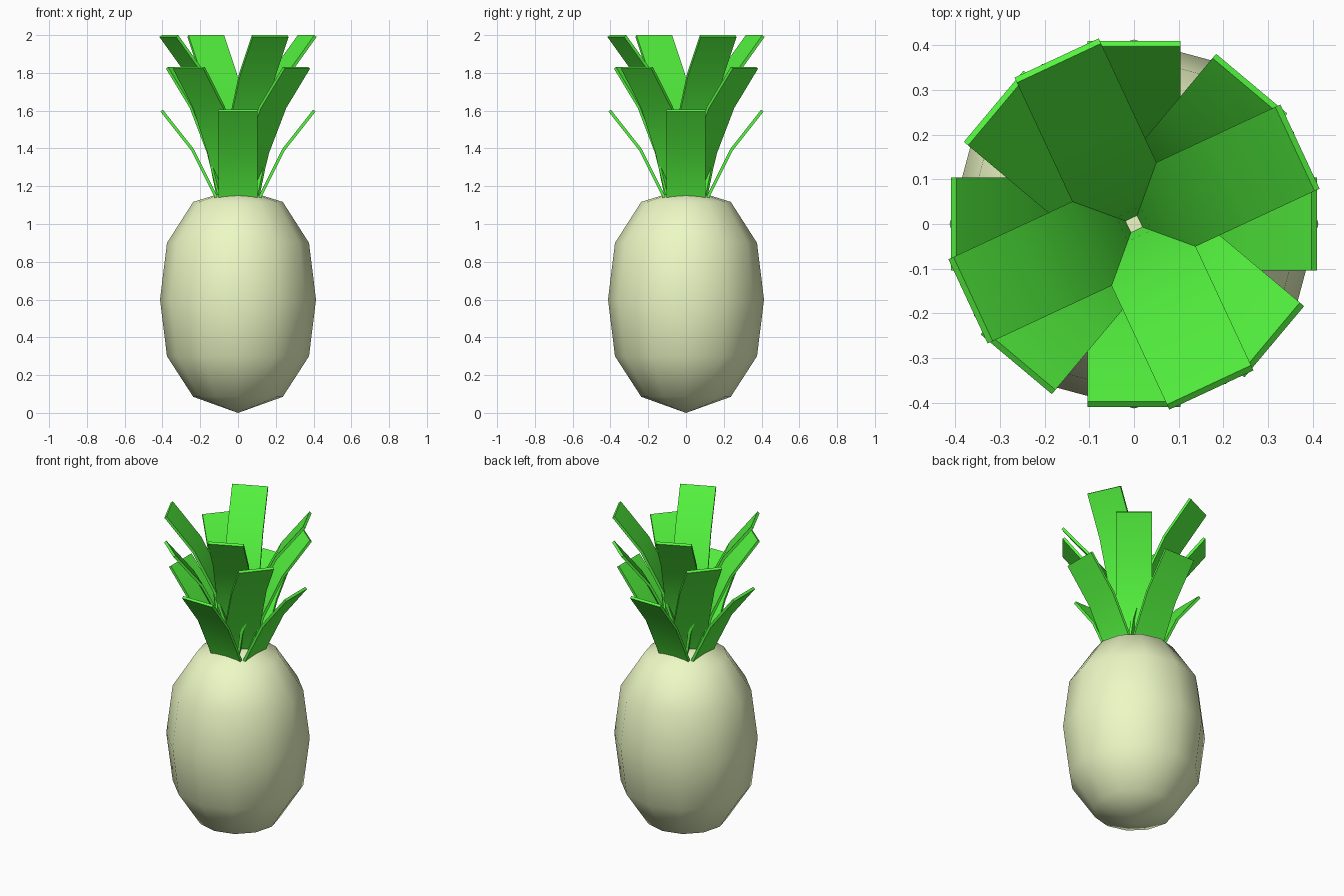
import bpy, bmesh, math
from mathutils import Matrix, Vector

if "Cube" in bpy.data.objects:
    bpy.data.objects.remove(bpy.data.objects["Cube"])


def material(name, rgb):
    m = bpy.data.materials.new(name)
    m.diffuse_color = (*rgb, 1)
    m.use_nodes = True
    m.node_tree.nodes["Principled BSDF"].inputs["Base Color"].default_value = m.diffuse_color
    return m


def make_object(name, bm, mat, angle):
    bmesh.ops.recalc_face_normals(bm, faces=bm.faces)
    mesh = bpy.data.meshes.new(name)
    bm.to_mesh(mesh)
    bm.free()
    mesh.materials.append(mat)
    ob = bpy.data.objects.new(name, mesh)
    bpy.context.collection.objects.link(ob)
    bpy.ops.object.select_all(action='DESELECT')
    ob.select_set(True)
    bpy.context.view_layer.objects.active = ob
    bpy.ops.object.shade_smooth_by_angle(angle=math.radians(angle))
    return ob


skin = material("fruit_skin", (0.85, 0.95, 0.56))
green = material("leaf_green", (0.09, 0.92, 0.05))

# Fruit body: twelve-sided lathe, smooth shaded
profile = [(0, 0.0), (0.237, 0.085), (0.376, 0.30), (0.413, 0.60),
           (0.376, 0.90), (0.237, 1.117), (0, 1.19)]
bm = bmesh.new()
pts = [bm.verts.new((r, 0, z)) for r, z in profile]
edges = [bm.edges.new(p) for p in zip(pts, pts[1:])]
bmesh.ops.spin(bm, geom=pts + edges, cent=(0, 0, 0), axis=(0, 0, 1),
               angle=math.tau, steps=12, use_merge=True)
bmesh.ops.remove_doubles(bm, verts=bm.verts, dist=1e-4)
make_object("fruit_body", bm, skin, 60)

# Leaf: a thin curved strip, as (radius, height) along its middle line
path = [Vector(p) for p in [(0.0, 1.02), (0.037, 1.29), (0.12, 1.547),
                            (0.24, 1.787), (0.404, 1.995)]]
HALF_WIDTH, HALF_THICK = 0.104, 0.008


def add_leaf(bm, angle, drop):
    rot = Matrix.Rotation(angle, 4, 'Z')
    rings = []
    for i, p in enumerate(path):
        d = (path[min(i + 1, len(path) - 1)] - path[max(i - 1, 0)]).normalized()
        n = Vector((d.y, -d.x)) * HALF_THICK
        rings.append([bm.verts.new(rot @ Vector((p.x + s * n.x, y, p.y + s * n.y - drop)))
                      for s, y in [(1, -HALF_WIDTH), (1, HALF_WIDTH),
                                   (-1, HALF_WIDTH), (-1, -HALF_WIDTH)]])
    for a, b in zip(rings, rings[1:]):
        for j in range(4):
            k = (j + 1) % 4
            bm.faces.new((a[j], a[k], b[k], b[j]))
    bm.faces.new(rings[0])
    bm.faces.new(rings[-1])


# Crown: three tiers of four leaves, each turned and lowered
for name, turn, drop in [("lower_leaves", 0, 0.395), ("middle_leaves", 50, 0.168),
                         ("upper_leaves", 25, 0.0)]:
    bm = bmesh.new()
    for i in range(4):
        add_leaf(bm, math.radians(turn + 90 * i), drop)
    make_object(name, bm, green, 30)
